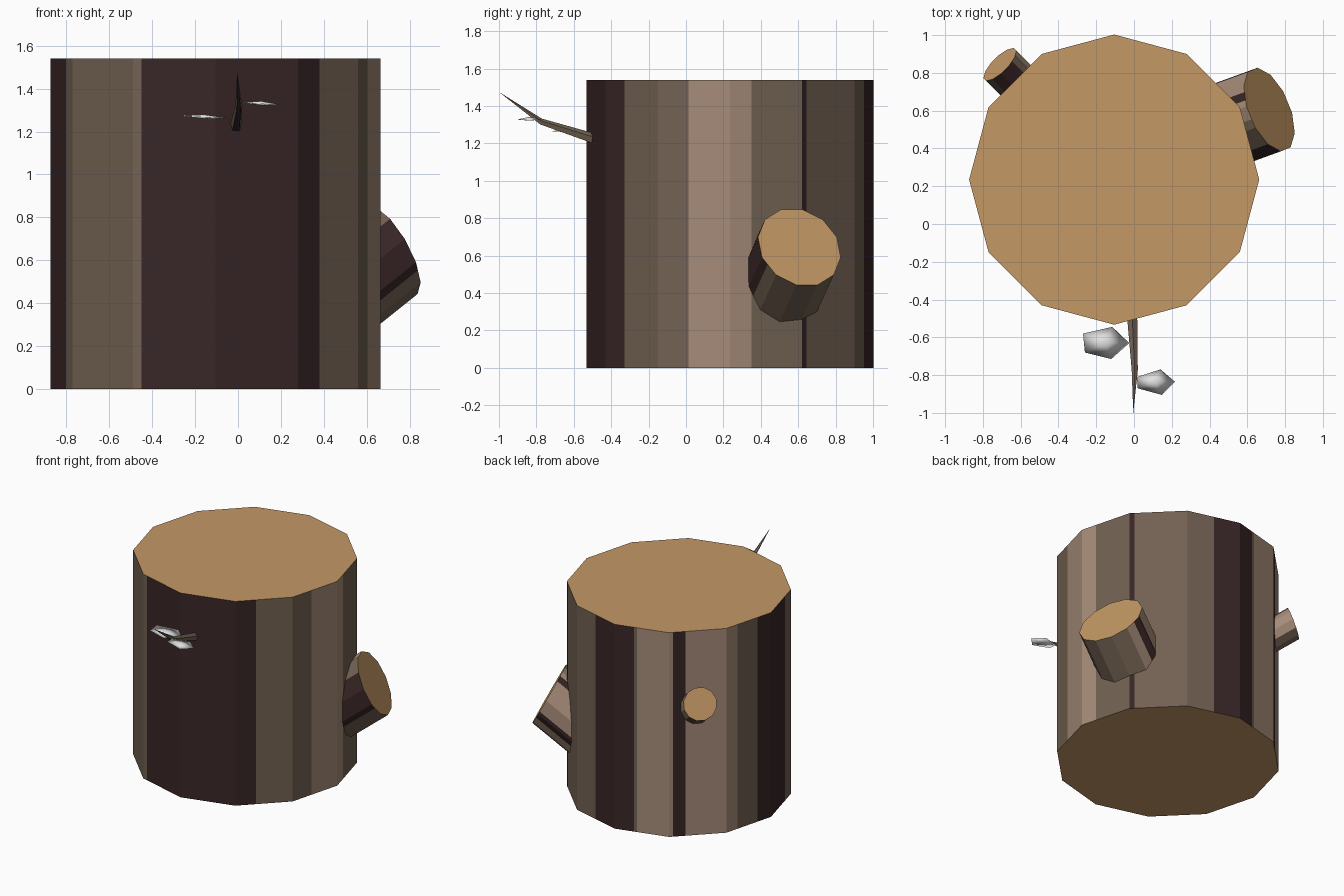
import bpy, bmesh, math
from mathutils import Vector

if "Cube" in bpy.data.objects:
    bpy.data.objects.remove(bpy.data.objects["Cube"])


def material(name, rgb):
    m = bpy.data.materials.new(name)
    lin = [((c / 255 + 0.055) / 1.055) ** 2.4 for c in rgb]
    m.diffuse_color = (*lin, 1)
    m.use_nodes = True
    m.node_tree.nodes["Principled BSDF"].inputs["Base Color"].default_value = m.diffuse_color
    return m


MATS = [material("cut wood", (196, 152, 101)),
        material("light bark", (165, 139, 120)),
        material("mid bark", (114, 97, 82)),
        material("dark bark", (56, 37, 38))]
LEAF = material("pale leaf", (226, 226, 226))
CUT, LIGHT, MID, DARK = range(4)


def finish(name, bm, mats):
    bmesh.ops.recalc_face_normals(bm, faces=bm.faces[:])
    me = bpy.data.meshes.new(name)
    bm.to_mesh(me)
    bm.free()
    for m in mats:
        me.materials.append(m)
    ob = bpy.data.objects.new(name, me)
    bpy.context.collection.objects.link(ob)
    return ob


def striped_prism(name, n, phase, stripes, centre, u, v, radius, sweep):
    """n-sided prism from a cap ring swept to its base. stripes = (start, colour),
    with the start counted in sides; stripe edges become cuts in the flat sides."""
    def corner(k):
        a = phase + math.tau * k / n
        return u * math.cos(a) + v * math.sin(a)

    cuts = sorted(set([float(k) for k in range(n)] + [float(s) for s, _ in stripes]))
    bm = bmesh.new()
    top, base = [], []
    for s in cuts:
        k = math.floor(s)
        p = centre + radius * corner(k).lerp(corner(k + 1), s - k)
        top.append(bm.verts.new(p))
        base.append(bm.verts.new(p + sweep))
    for i, s in enumerate(cuts):
        j = (i + 1) % len(cuts)
        f = bm.faces.new((base[i], base[j], top[j], top[i]))
        f.material_index = [c for start, c in stripes if start <= s + 1e-6][-1]
    for ring in (top, base):
        bm.faces.new(ring).material_index = CUT
    return finish(name, bm, MATS)


# Trunk
striped_prism("trunk", 12, 0,
              [(0, LIGHT), (0.3, MID), (1, DARK), (1.09, MID), (2.5, DARK),
               (3.36, MID), (3.41, LIGHT), (4.07, DARK), (4.29, LIGHT),
               (5.25, MID), (5.7, DARK), (6.7, MID), (8.1, DARK),
               (10.36, MID), (11.42, LIGHT)],
              Vector((-0.105, 0.235, 1.54)), Vector((1, 0, 0)), Vector((0, 1, 0)),
              0.768, Vector((0, 0, -1.54)))


def heading(az, el):
    a, e = math.radians(az), math.radians(el)
    return Vector((math.cos(e) * math.cos(a), math.cos(e) * math.sin(a), math.sin(e)))


# Sawn branch stubs: the cap faces one way, the stub leans a little steeper
def stub(name, centre, radius, cap, lean, length, stripes):
    normal = heading(*cap)
    u = Vector((0, 0, 1)).cross(normal).normalized()
    striped_prism(name, 12, math.radians(15), stripes, Vector(centre), u,
                  normal.cross(u), radius, -length * heading(*lean))


stub("large_branch_stub", (0.716, 0.606, 0.645), 0.236, (22.5, 27.5), (20, 37), 0.38,
     [(0, LIGHT), (1.3, DARK), (1.7, LIGHT), (2.6, MID), (4, DARK),
      (6.4, MID), (10, LIGHT), (10.6, DARK), (11.2, LIGHT)])
stub("small_branch_stub", (-0.71, 0.845, 1.04), 0.117, (135, 20), (135, 31), 0.22,
     [(0, MID), (1, DARK), (3.5, MID), (4.3, LIGHT), (7, MID), (9.5, DARK), (11, MID)])

# Twig: tapered, bent, ending in a point
bm = bmesh.new()
rings = []
for p, r in (((-0.012, -0.45, 1.21), 0.03), ((0.004, -0.775, 1.315), 0.017)):
    rings.append([bm.verts.new(Vector(p) + r * Vector((math.cos(a), 0.3 * math.sin(a), math.sin(a))))
                  for a in (math.tau * k / 5 + math.pi / 2 for k in range(5))])
tip = bm.verts.new((-0.004, -1.0, 1.475))
bm.faces.new(rings[0])
for k in range(5):
    j = (k + 1) % 5
    quad = bm.faces.new((rings[0][k], rings[0][j], rings[1][j], rings[1][k]))
    point = bm.faces.new((rings[1][k], rings[1][j], tip))
    quad.material_index = point.material_index = DARK if k == 2 else MID
finish("twig", bm, MATS)


# Leaves: thin five-sided lenses
def leaf(name, outline, z_inner, z_outer):
    bm = bmesh.new()
    x0 = min((abs(x) for x, _ in outline))
    x1 = max((abs(x) for x, _ in outline))
    rim = [bm.verts.new((x, y, z_inner + (z_outer - z_inner) * (abs(x) - x0) / (x1 - x0)))
           for x, y in outline]
    mid = sum((w.co for w in rim), Vector()) / len(rim)
    for h in (0.012, -0.008):
        c = bm.verts.new(mid + Vector((0, 0, h)))
        for a, b in zip(rim, rim[1:] + rim[:1]):
            bm.faces.new((a, b, c))
    for f in bm.faces:
        f.smooth = True
    finish(name, bm, [LEAF])


leaf("left_leaf", [(-0.025, -0.63), (-0.115, -0.545), (-0.27, -0.58),
                   (-0.26, -0.68), (-0.12, -0.715)], 1.26, 1.273)
leaf("right_leaf", [(0.015, -0.81), (0.14, -0.77), (0.217, -0.835),
                    (0.148, -0.905), (0.02, -0.87)], 1.335, 1.323)
